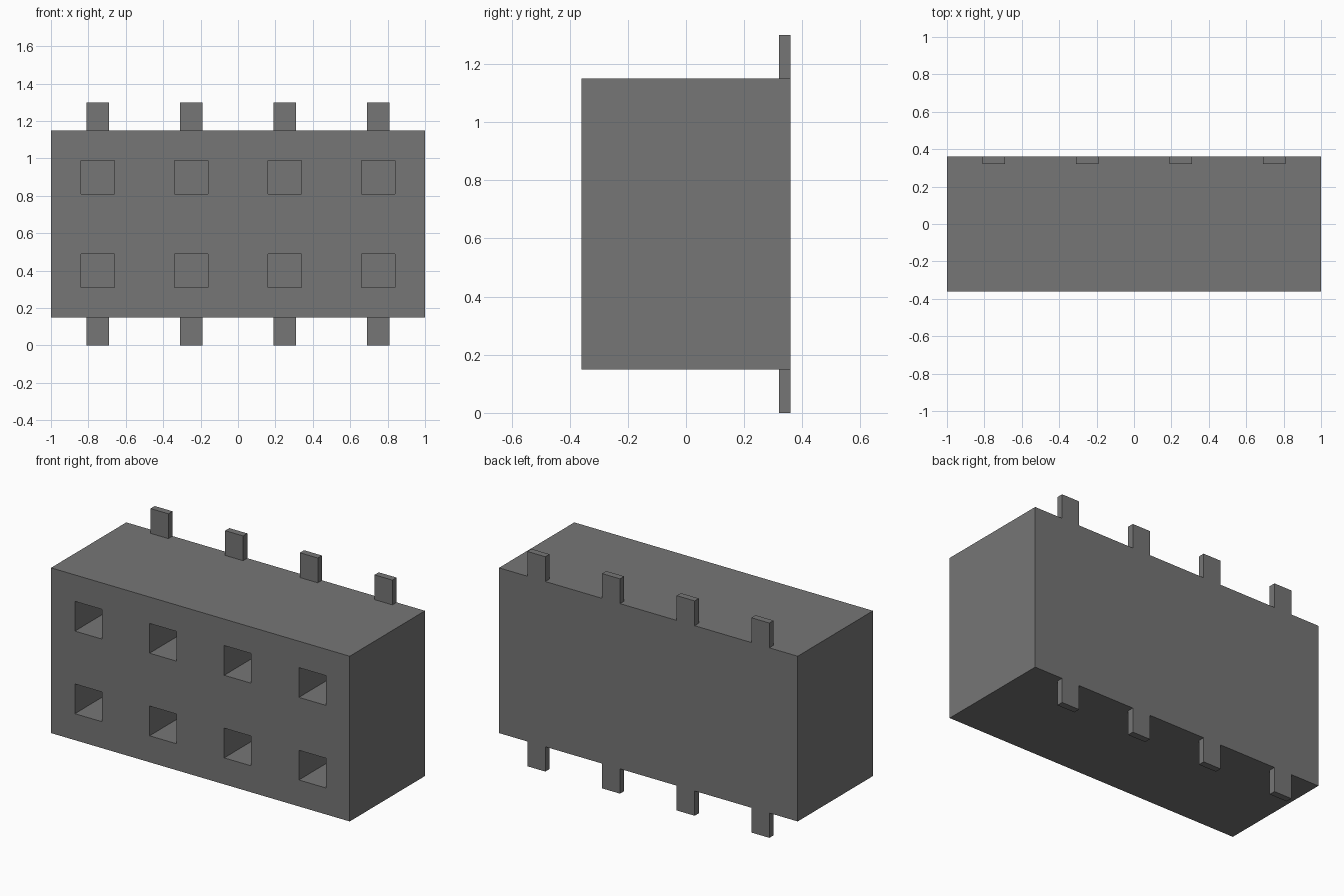
import bpy

if "Cube" in bpy.data.objects:
    bpy.data.objects.remove(bpy.data.objects["Cube"])

COLUMNS = (-0.75, -0.25, 0.25, 0.75)
ROWS = (0.40, 0.90)

grey = bpy.data.materials.new("dark grey")
grey.diffuse_color = (0.18, 0.18, 0.18, 1)
grey.use_nodes = True
grey.node_tree.nodes["Principled BSDF"].inputs["Base Color"].default_value = grey.diffuse_color


def box(name, x, y, z):
    """Box from (min, max) pairs on each axis."""
    bpy.ops.mesh.primitive_cube_add(size=1)
    ob = bpy.context.object
    ob.name = name
    for v in ob.data.vertices:
        v.co = [r[1] if c > 0 else r[0] for c, r in zip(v.co, (x, y, z))]
    ob.data.materials.append(grey)
    return ob


# Connector block
housing = box("housing", (-1, 1), (-0.36, 0.36), (0.15, 1.15))

# Square blind sockets, two rows of four, cut into the front
cutters = []
for z in ROWS:
    for x in COLUMNS:
        cutters.append(box("socket_cutter", (x - 0.09, x + 0.09),
                           (-0.5, 0.30), (z - 0.09, z + 0.09)))
bpy.ops.object.select_all(action='DESELECT')
for c in cutters:
    c.select_set(True)
bpy.context.view_layer.objects.active = cutters[0]
bpy.ops.object.join()
cutter = bpy.context.object
cutter.hide_render = True
cutter.hide_viewport = True

cut = housing.modifiers.new("sockets", 'BOOLEAN')
cut.operation = 'DIFFERENCE'
cut.solver = 'EXACT'
cut.object = cutter
bpy.context.view_layer.objects.active = housing
bpy.ops.object.modifier_apply(modifier=cut.name)
bpy.data.objects.remove(cutter)

# Flat contact legs along the back edge, above and below the block
for x in COLUMNS:
    for name, z in (("upper_leg", (1.15, 1.30)), ("lower_leg", (0, 0.15))):
        box(name, (x - 0.06, x + 0.06), (0.32, 0.36), z)
